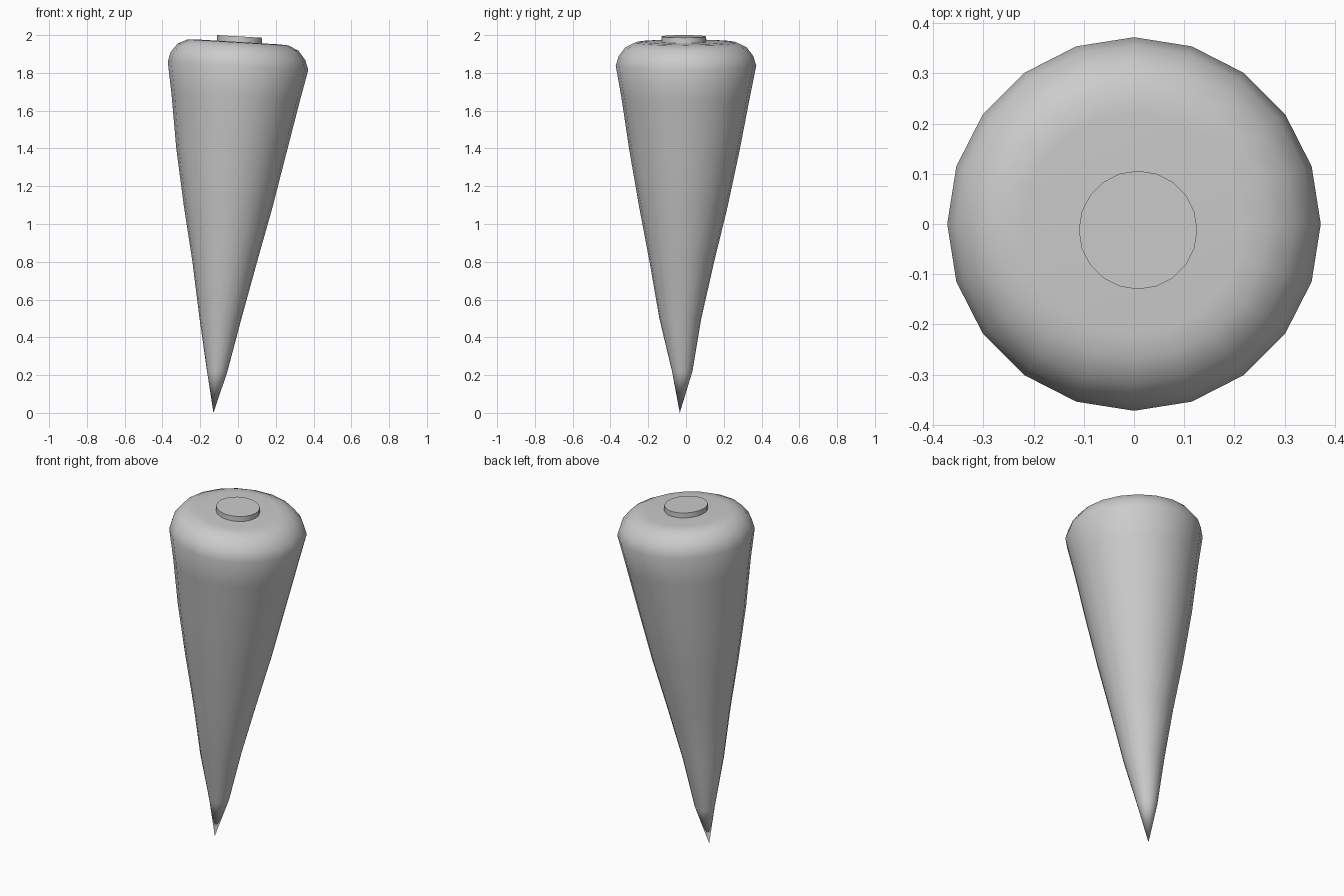
import bpy, bmesh, math

if "Cube" in bpy.data.objects:
    bpy.data.objects.remove(bpy.data.objects["Cube"], do_unlink=True)

SIDES = 20
TILT = 0.06

# One plain grey for the whole model
grey = bpy.data.materials.new("plain grey")
grey.use_nodes = True
COLOUR = (0.6, 0.6, 0.6, 1)
grey.diffuse_color = COLOUR
grey.node_tree.nodes["Principled BSDF"].inputs["Base Color"].default_value = COLOUR


def ring(bm, cx, cy, z, r, tilt):
    verts = []
    for i in range(SIDES):
        a = math.tau * i / SIDES
        x = r * math.cos(a)
        verts.append(bm.verts.new((cx + x, cy + r * math.sin(a), z - tilt * x)))
    return verts


def loft(name, rings, tip=None):
    """Skin a stack of tilted rings, closing the bottom with a tip or a cap."""
    bm = bmesh.new()
    loops = [ring(bm, *r) for r in rings]
    for low, high in zip(loops, loops[1:]):
        for i in range(SIDES):
            j = (i + 1) % SIDES
            bm.faces.new((low[i], low[j], high[j], high[i]))
    bm.faces.new(loops[-1])
    if tip:
        point = bm.verts.new(tip)
        for i in range(SIDES):
            bm.faces.new((point, loops[0][(i + 1) % SIDES], loops[0][i]))
    else:
        bm.faces.new(loops[0][::-1])
    bmesh.ops.recalc_face_normals(bm, faces=bm.faces)
    mesh = bpy.data.meshes.new(name)
    bm.to_mesh(mesh)
    bm.free()
    mesh.materials.append(grey)
    obj = bpy.data.objects.new(name, mesh)
    bpy.context.collection.objects.link(obj)
    bpy.ops.object.select_all(action="DESELECT")
    obj.select_set(True)
    bpy.context.view_layer.objects.active = obj
    bpy.ops.object.shade_smooth_by_angle(angle=math.radians(60))
    return obj


# Tapering, leaning spike: centre x, centre y, height, radius
shaft = [
    (-0.11, -0.02, 0.22, 0.054),
    (-0.093, -0.03, 0.50, 0.111),
    (-0.071, -0.022, 0.80, 0.171),
    (-0.053, -0.014, 1.09, 0.234),
    (-0.035, -0.008, 1.39, 0.292),
    (-0.012, -0.002, 1.67, 0.34),
]
# Rounded rim: height, radius
rim = [(1.838, 0.372), (1.89, 0.356), (1.936, 0.32), (1.961, 0.268), (1.964, 0.22)]
rings = [(x, y, z, r, TILT * z / 2) for x, y, z, r in shaft]
rings += [(0, 0, z, r, TILT) for z, r in rim]
loft("spike", rings, tip=(-0.13, -0.033, 0))

# Small flat disc on the top
loft("top_disc", [(0.008, -0.012, z, 0.118, TILT) for z in (1.955, 1.993)])
